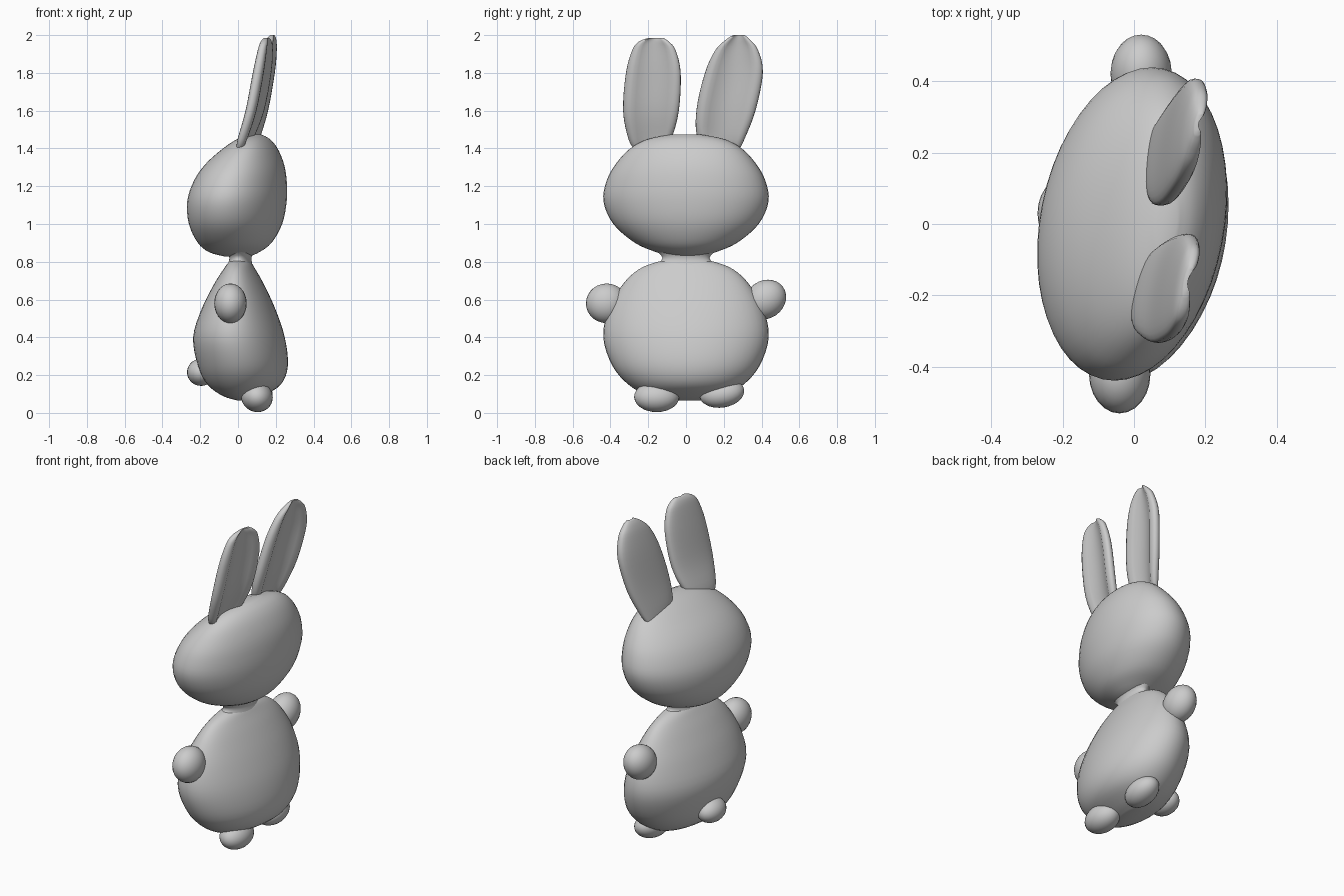
import bpy, bmesh, math
from mathutils import Vector, Euler

cube = bpy.data.objects.get("Cube")
if cube:
    bpy.data.objects.remove(cube)

grey = bpy.data.materials.new("soft grey")
grey.use_nodes = True
COLOUR = (0.6, 0.6, 0.6, 1)
grey.diffuse_color = COLOUR
grey.node_tree.nodes["Principled BSDF"].inputs["Base Color"].default_value = COLOUR


def finish(name, bm, angle=60):
    bmesh.ops.recalc_face_normals(bm, faces=bm.faces)
    mesh = bpy.data.meshes.new(name)
    bm.to_mesh(mesh)
    bm.free()
    mesh.materials.append(grey)
    ob = bpy.data.objects.new(name, mesh)
    bpy.context.collection.objects.link(ob)
    bpy.ops.object.select_all(action='DESELECT')
    ob.select_set(True)
    bpy.context.view_layer.objects.active = ob
    bpy.ops.object.shade_smooth_by_angle(angle=math.radians(angle))
    return ob


def refine(rows, steps=4):
    """Catmull-Rom interpolation between profile rows."""
    rows = [Vector(r) for r in rows]
    out = []
    for i in range(len(rows) - 1):
        p0, p1, p2 = rows[max(i - 1, 0)], rows[i], rows[i + 1]
        p3 = rows[min(i + 2, len(rows) - 1)]
        for s in range(steps):
            t = s / steps
            out.append(0.5 * (2 * p1 + (p2 - p0) * t + (2 * p0 - 5 * p1 + 4 * p2 - p3) * t * t
                              + (3 * p1 - p0 - 3 * p2 + p3) * t ** 3))
    return out + [rows[-1]]


def loft(name, rings):
    bm = bmesh.new()
    loops = [[bm.verts.new(p) for p in ring] for ring in rings]
    n = len(loops[0])
    for a, b in zip(loops, loops[1:]):
        for i in range(n):
            bm.faces.new((a[i], a[(i + 1) % n], b[(i + 1) % n], b[i]))
    bm.faces.new(loops[0][::-1])
    bm.faces.new(loops[-1])
    return finish(name, bm)


def rounded(name, rows, shear, n=48):
    """Rows: height, back x, front x, half width in y."""
    rings = []
    for z, x0, x1, ry in refine(rows):
        ring = []
        for i in range(n):
            a = math.tau * i / n
            y = ry * math.sin(a)
            ring.append(((x0 + x1) / 2 + (x1 - x0) / 2 * math.cos(a) + shear * y, y, z))
        rings.append(ring)
    return loft(name, rings)


def ear(name, rows, yaw, n=32):
    """Rows: height, low y, high y, middle x, half thickness; hollow on the front."""
    rings = []
    for z, y0, y1, xc, t in refine(rows):
        ring = []
        for i in range(n):
            a = math.tau * i / n
            c, s = math.cos(a), math.sin(a)
            y = (y1 - y0) / 2 * c
            x = t * math.copysign(abs(s) ** 0.7, s)
            if s > 0:
                x -= 1.1 * t * max(0, 1 - (c / 0.75) ** 2)
            ring.append((xc + x + yaw * y, (y0 + y1) / 2 + y, z))
        rings.append(ring)
    return loft(name, rings)


def blob(name, centre, radii, tilt=(0, 0, 0)):
    bm = bmesh.new()
    bmesh.ops.create_uvsphere(bm, u_segments=24, v_segments=14, radius=1)
    rot = Euler([math.radians(d) for d in tilt]).to_matrix()
    for v in bm.verts:
        v.co = rot @ Vector(a * r for a, r in zip(v.co, radii)) + Vector(centre)
    return finish(name, bm)


# Body, neck and head
rounded("body", [
    (0.065, 0.00, 0.06, 0.09), (0.09, -0.08, 0.13, 0.20), (0.15, -0.16, 0.225, 0.305),
    (0.25, -0.21, 0.262, 0.39), (0.40, -0.235, 0.245, 0.438), (0.55, -0.19, 0.195, 0.41),
    (0.68, -0.125, 0.135, 0.335), (0.76, -0.075, 0.09, 0.25), (0.80, -0.045, 0.065, 0.15),
    (0.81, -0.02, 0.04, 0.08)], 0.08)
rounded("neck", [(0.77, -0.06, 0.08, 0.17), (0.82, -0.045, 0.07, 0.125),
                 (0.87, -0.07, 0.09, 0.17)], 0.08)
rounded("head", [
    (0.828, -0.07, 0.06, 0.08), (0.85, -0.15, 0.11, 0.155), (0.90, -0.21, 0.175, 0.27),
    (1.00, -0.256, 0.23, 0.385), (1.12, -0.264, 0.253, 0.437), (1.23, -0.228, 0.253, 0.42),
    (1.32, -0.165, 0.238, 0.37), (1.40, -0.075, 0.205, 0.295), (1.45, 0.00, 0.165, 0.20),
    (1.475, 0.065, 0.12, 0.07)], 0.12)

# Ears lean forward towards the tips
ear("right_ear", [
    (1.39, -0.27, -0.15, 0.015, 0.02), (1.45, -0.305, -0.08, 0.04, 0.035),
    (1.60, -0.333, -0.038, 0.09, 0.04), (1.80, -0.318, -0.028, 0.128, 0.04),
    (1.92, -0.285, -0.055, 0.145, 0.033), (1.965, -0.25, -0.09, 0.15, 0.025),
    (1.985, -0.20, -0.12, 0.152, 0.012)], 0.18)
ear("left_ear", [
    (1.39, 0.16, 0.28, 0.06, 0.02), (1.45, 0.065, 0.31, 0.075, 0.035),
    (1.60, 0.055, 0.368, 0.112, 0.042), (1.80, 0.10, 0.407, 0.148, 0.042),
    (1.92, 0.155, 0.382, 0.168, 0.035), (1.975, 0.21, 0.34, 0.178, 0.025),
    (2.00, 0.25, 0.31, 0.182, 0.012)], 0.15)

# Arms, feet and tail
blob("right_arm", (-0.04, -0.42, 0.58), (0.086, 0.11, 0.105))
blob("left_arm", (0.02, 0.42, 0.60), (0.086, 0.115, 0.10), (35, 0, 0))
blob("right_foot", (0.10, -0.155, 0.085), (0.085, 0.12, 0.08), (0, 25, 0))
blob("left_foot", (0.10, 0.19, 0.105), (0.085, 0.12, 0.075), (10, 25, 0))
blob("tail", (-0.195, 0.03, 0.215), (0.075, 0.10, 0.072))
